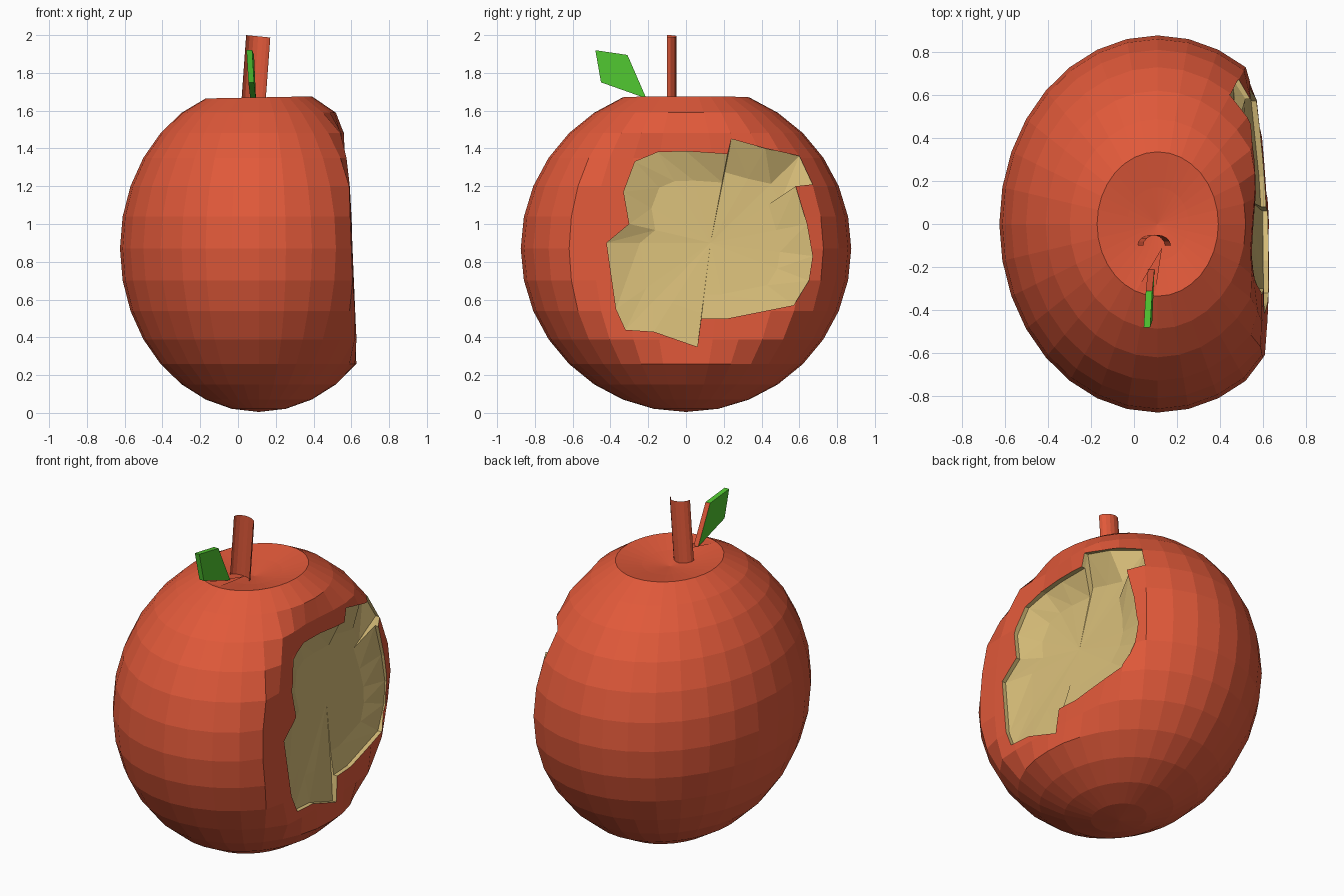
import bpy, bmesh, math
from mathutils import Vector

cube = bpy.data.objects.get("Cube")
if cube:
    bpy.data.objects.remove(cube)


def material(name, colour):
    mat = bpy.data.materials.new(name)
    mat.use_nodes = True
    mat.diffuse_color = (*colour, 1)
    mat.node_tree.nodes["Principled BSDF"].inputs["Base Color"].default_value = (*colour, 1)
    return mat


SKIN = material("red skin", (0.75, 0.10, 0.042))
FLESH = material("cream flesh", (0.68, 0.51, 0.19))
LEAF = material("leaf green", (0.08, 0.56, 0.03))


def add_object(name, bm, *materials):
    bmesh.ops.recalc_face_normals(bm, faces=bm.faces)
    mesh = bpy.data.meshes.new(name)
    bm.to_mesh(mesh)
    bm.free()
    for mat in materials:
        mesh.materials.append(mat)
    obj = bpy.data.objects.new(name, mesh)
    bpy.context.scene.collection.objects.link(obj)
    return obj


CENTRE = Vector((0.11, 0, 0.87))
RADII = Vector((0.735, 0.875, 0.865))


def bitten_side(y, z):
    """How far the flattened side reaches at a given place."""
    notch = 0.05 * math.exp(-(y + 0.15) ** 2 / 0.06 - (z - 1.42) ** 2 / 0.02)
    return 0.605 - 0.04 * y - 0.07 * y * y - 0.04 * (z - 0.8) - notch


def surface_x(y, z):
    """The fruit's +x surface at a given place."""
    rest = 1 - (y / RADII.y) ** 2 - ((z - CENTRE.z) / RADII.z) ** 2
    return min(CENTRE.x + RADII.x * math.sqrt(max(rest, 0)), bitten_side(y, z))


# Fruit body: a faceted ellipsoid with a shallow top dimple and one flattened side
bm = bmesh.new()
bmesh.ops.create_uvsphere(bm, u_segments=32, v_segments=16, radius=1)
for v in bm.verts:
    height = v.co.z
    v.co = CENTRE + v.co * RADII
    if height > 0.99:
        v.co.z = 1.615
    elif height > 0.95:
        v.co.z = 1.64
    elif height > 0.9:
        v.co.z = 1.668 + 0.02 * v.co.x
    v.co.x = min(v.co.x, bitten_side(v.co.y, v.co.z))
body = add_object("fruit_body", bm, SKIN, FLESH)

# Bite: a ragged outline narrowing to a shallow hollow, cut from the body
OUTLINE = [(-.27, 1.33), (-.15, 1.38), (0, 1.385), (.22, 1.37), (.24, 1.45),
           (.42, 1.4), (.6, 1.36), (.67, 1.21), (.58, 1.2), (.64, 1), (.67, .83),
           (.65, .7), (.57, .57), (.22, .5), (.08, .5), (.06, .35), (-.17, .43),
           (-.32, .44), (-.37, .55), (-.42, .9), (-.3, 1), (-.33, 1.17)]
MIDDLE = Vector((0.13, 0.9))


def bite_ring(bm, scale, depth):
    ring = []
    for point in OUTLINE:
        y, z = MIDDLE.lerp(Vector(point), scale)
        x = 1 if depth is None else surface_x(y, z) - depth(z)
        ring.append(bm.verts.new((x, y, z)))
    return ring


bm = bmesh.new()
rings = [bite_ring(bm, 1, None),
         bite_ring(bm, 1, lambda z: 0.025),
         bite_ring(bm, 0.68, lambda z: 0.04 + 0.08 * max(z - 0.5, 0))]
count = len(OUTLINE)
tip = bm.verts.new((bitten_side(*MIDDLE) - 0.09, *MIDDLE))
for i in range(count):
    j = (i + 1) % count
    for a, b in zip(rings, rings[1:]):
        bm.faces.new((a[i], a[j], b[j]))
        bm.faces.new((a[i], b[j], b[i]))
    bm.faces.new((rings[-1][i], rings[-1][j], tip))
bm.faces.new(rings[0])
for face in bm.faces:
    face.material_index = 1
cutter = add_object("bite_cutter", bm, SKIN, FLESH)
cutter.hide_render = True

cut = body.modifiers.new("bite", 'BOOLEAN')
cut.operation = 'DIFFERENCE'
cut.solver = 'EXACT'
cut.object = cutter
evaluated = body.evaluated_get(bpy.context.evaluated_depsgraph_get())
bitten = bpy.data.meshes.new_from_object(evaluated)
body.modifiers.clear()
body.data = bitten
bpy.data.objects.remove(cutter)

# Stem: a leaning half shell, open towards the front
bm = bmesh.new()
STEPS = 8
lower, upper = [], []
for i in range(STEPS + 1):
    angle = math.pi * i / STEPS
    x, y = 0.064 * math.cos(angle), -0.1 + 0.05 * math.sin(angle)
    lower.append(bm.verts.new((0.08 + x, y, 1.62)))
    upper.append(bm.verts.new((0.107 + x, y, 2 - 0.1 * (x + 0.064))))
for i in range(STEPS):
    bm.faces.new((lower[i], lower[i + 1], upper[i + 1], upper[i]))
add_object("stem", bm, SKIN)

# Leaf: a thin four-cornered blade with a red edge on the stem side
bm = bmesh.new()
sides = []
for offset in (-0.015, 0.015):
    sides.append([bm.verts.new((x + offset, y, z)) for x, y, z in
                  ((0.08, -0.21, 1.665), (0.07, -0.45, 1.75),
                   (0.06, -0.48, 1.92), (0.07, -0.31, 1.895))])
    bm.faces.new(sides[-1])
for i in range(4):
    j = (i + 1) % 4
    edge = bm.faces.new((sides[0][i], sides[0][j], sides[1][j], sides[1][i]))
    edge.material_index = int(i == 3)
add_object("leaf", bm, LEAF, SKIN)

# Leaf base: a thin sliver joining the leaf to the stem
bm = bmesh.new()
bm.faces.new([bm.verts.new(p) for p in
              ((0.13, -0.11, 1.662), (0.01, -0.31, 1.668), (0.1, -0.31, 1.668))])
add_object("leaf_base", bm, SKIN)
